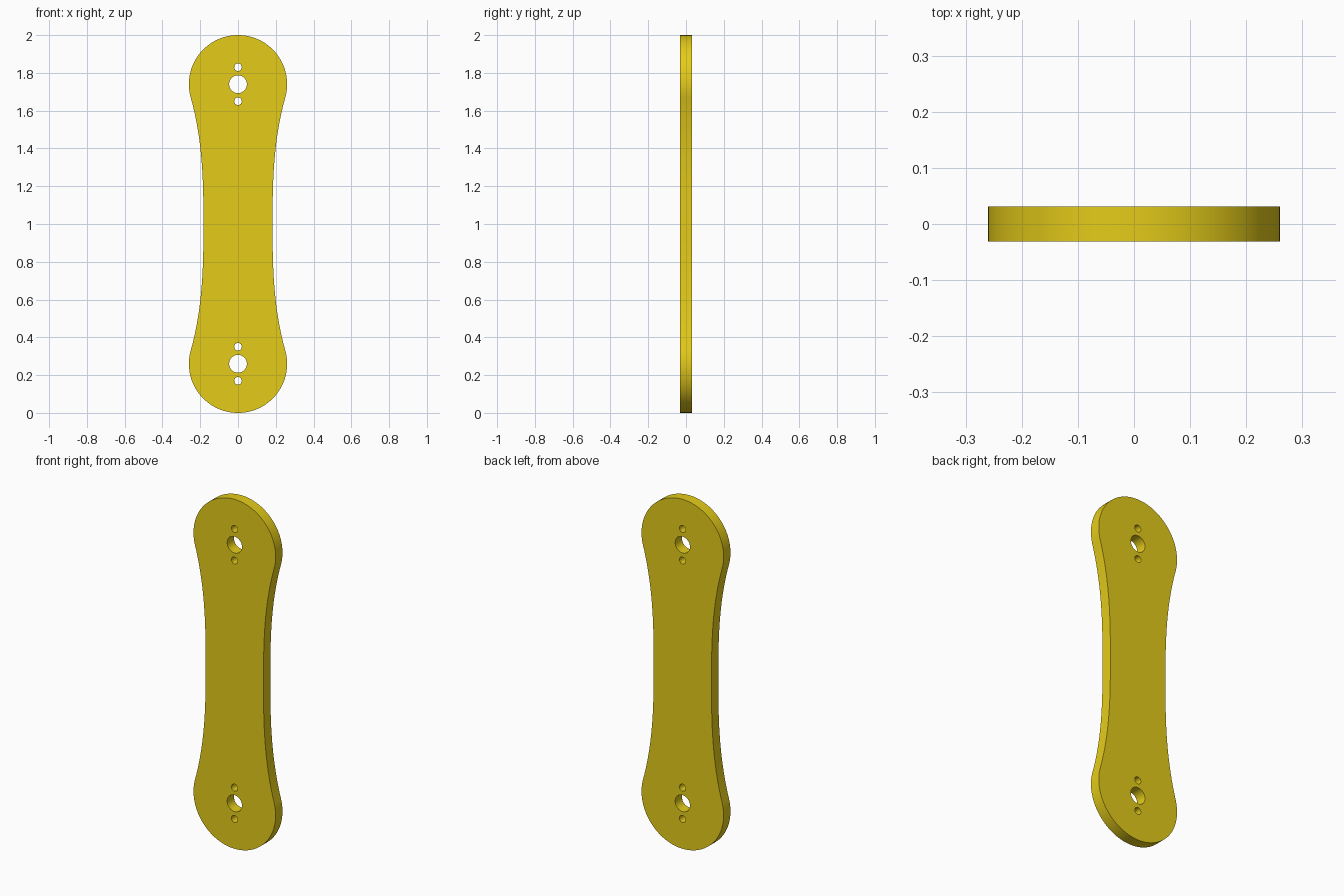
import bpy, bmesh, math

if "Cube" in bpy.data.objects:
    bpy.data.objects.remove(bpy.data.objects["Cube"])

R, ZC, HALF = 0.26, 0.74, 0.031      # end radius, end centre from middle, half thickness
WAIST, DROP = 0.183, 0.07            # waist half width, where side curve meets the end arc

def circle(cx, cz, r, n):
    return [(cx + r * math.cos(2 * math.pi * i / n), cz + r * math.sin(2 * math.pi * i / n))
            for i in range(n)]

# Outline: top arc, concave left side, bottom arc, concave right side
a0 = -math.asin(DROP / R)
top = [(R * math.cos(a), ZC + R * math.sin(a))
       for a in (a0 + (math.pi - 2 * a0) * i / 72 for i in range(73))]
t_end, x_end = ZC - DROP, R * math.cos(a0)
power = t_end * math.tan(-a0) / (x_end - WAIST)   # tangent to the end arc
side = []
for i in range(1, 48):
    t = t_end * (1 - 2 * i / 48)
    side.append((-(WAIST + (x_end - WAIST) * abs(t / t_end) ** power), t))
half = top + side
outline = half + [(-x, -z) for x, z in half]

# Bearing hole with two pin holes at each end
loops = [outline]
for s in (-1, 1):
    loops.append(circle(0, s * ZC, 0.047, 48))
    for d in (-0.09, 0.09):
        loops.append(circle(0, s * ZC + d, 0.02, 24))

# Filled, extruded profile
cu = bpy.data.curves.new("link_plate_profile", 'CURVE')
cu.dimensions = '2D'
cu.fill_mode = 'BOTH'
cu.extrude = HALF
for pts in loops:
    sp = cu.splines.new('POLY')
    sp.points.add(len(pts) - 1)
    for p, (x, z) in zip(sp.points, pts):
        p.co = (x, z, 0, 1)
    sp.use_cyclic_u = True
plate = bpy.data.objects.new("link_plate", cu)
bpy.context.collection.objects.link(plate)
plate.rotation_euler = (math.pi / 2, 0, 0)
plate.location.z = 1
bpy.context.view_layer.objects.active = plate
plate.select_set(True)
bpy.ops.object.convert(target='MESH')
plate = bpy.context.object

# Weld the caps to the walls
bm = bmesh.new()
bm.from_mesh(plate.data)
bmesh.ops.remove_doubles(bm, verts=bm.verts, dist=0.0002)
bmesh.ops.recalc_face_normals(bm, faces=bm.faces)
bm.to_mesh(plate.data)
bm.free()
bpy.ops.object.shade_smooth_by_angle(angle=math.radians(30))

mat = bpy.data.materials.new("yellow")
mat.diffuse_color = (0.78, 0.6, 0.01, 1)
mat.use_nodes = True
mat.node_tree.nodes["Principled BSDF"].inputs["Base Color"].default_value = mat.diffuse_color
plate.data.materials.clear()
plate.data.materials.append(mat)
